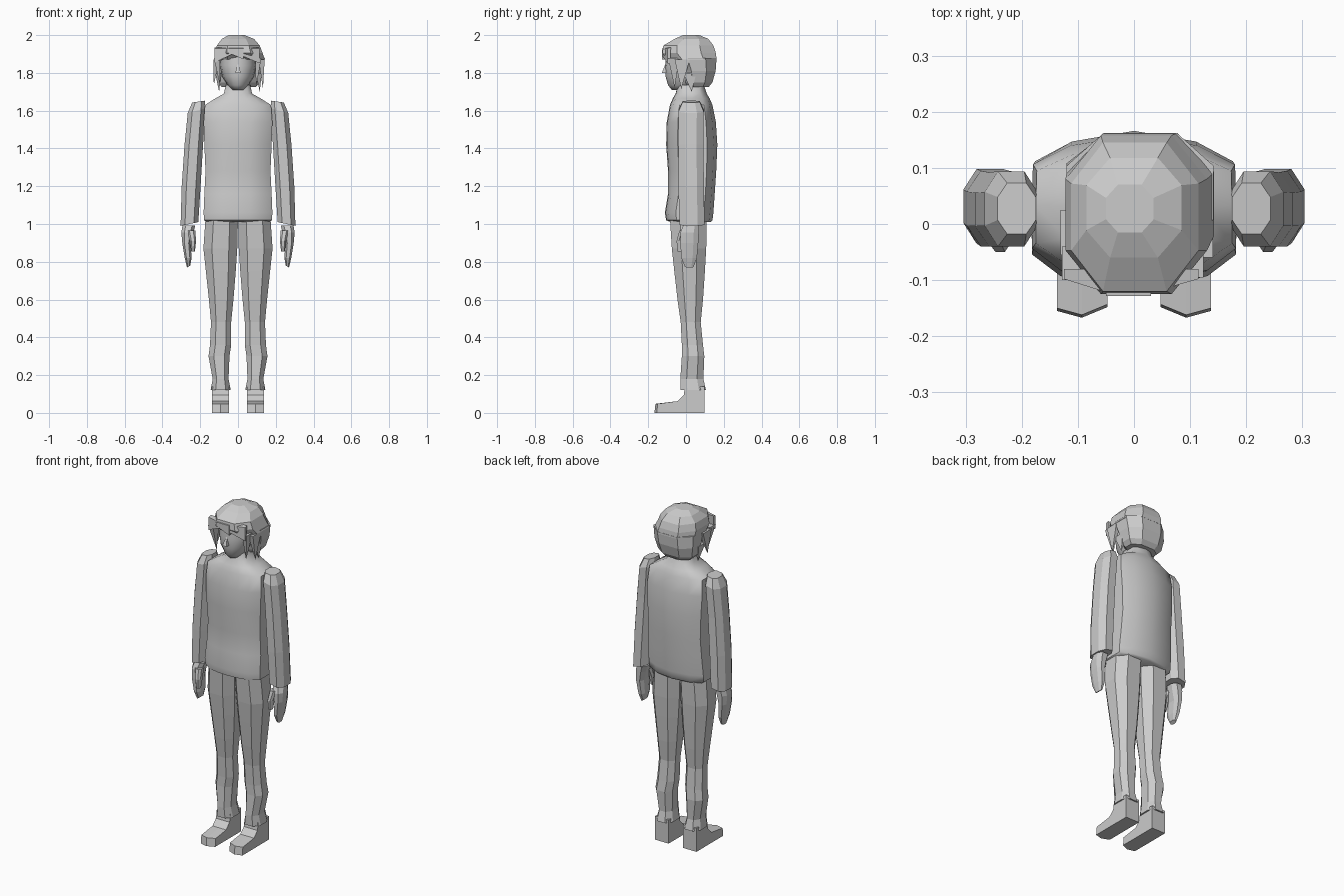
import bpy, bmesh, math

grey = bpy.data.materials.new("plain grey")
grey.diffuse_color = (0.6, 0.6, 0.6, 1)

# Unit cross-sections spanning -1..1, counter-clockwise from above
OCT = [(1, -.45), (1, .45), (.5, 1), (-.5, 1), (-1, .45), (-1, -.45), (-.5, -1), (.5, -1)]
TORSO = [(1, -.55), (1, .05), (.99, .6), (.62, .86), (0, 1), (-.62, .86), (-.99, .6), (-1, .05),
         (-1, -.55), (-.72, -.85), (-.35, -.97), (0, -1), (.35, -.97), (.72, -.85)]
ROUND = [(math.cos(math.tau * i / 16), math.sin(math.tau * i / 16)) for i in range(16)]


def finish(name, bm, smooth=None):
    bmesh.ops.recalc_face_normals(bm, faces=bm.faces)
    me = bpy.data.meshes.new(name)
    bm.to_mesh(me)
    bm.free()
    me.materials.append(grey)
    ob = bpy.data.objects.new(name, me)
    bpy.context.collection.objects.link(ob)
    if smooth:
        bpy.ops.object.select_all(action='DESELECT')
        ob.select_set(True)
        bpy.context.view_layer.objects.active = ob
        bpy.ops.object.shade_smooth_by_angle(angle=math.radians(smooth))
    return ob


def skin(name, rings, smooth=None):
    """Join rings of 3D points and cap both ends."""
    bm = bmesh.new()
    rows = [[bm.verts.new(p) for p in r] for r in rings]
    n = len(rows[0])
    for a, b in zip(rows, rows[1:]):
        for i in range(n):
            j = (i + 1) % n
            bm.faces.new((a[i], a[j], b[j], b[i]))
    bm.faces.new(rows[0][::-1])
    bm.faces.new(rows[-1])
    return finish(name, bm, smooth)


def loft(name, section, levels, side=1, smooth=None):
    """Levels are (z, x0, x1, y0, y1) boxes, optionally with an x tilt."""
    rings = []
    for z, x0, x1, y0, y1, *tilt in levels:
        t = tilt[0] if tilt else 0
        rings.append([(side * ((x0 + x1) / 2 + u * (x1 - x0) / 2),
                       (y0 + y1) / 2 + v * (y1 - y0) / 2, z + t * u) for u, v in section])
    return skin(name, rings, smooth)


def lock(name, root, tip, width, thick):
    """Tapered lock of hair: four-sided root narrowing to a tip."""
    (x, y, z), bm = root, bmesh.new()
    base = [bm.verts.new((x + a * thick, y + b * width, z)) for a, b in ((-1, -1), (1, -1), (1, 1), (-1, 1))]
    end = bm.verts.new(tip)
    for i in range(4):
        bm.faces.new((base[i], base[(i + 1) % 4], end))
    bm.faces.new(base)
    return finish(name, bm)


# Sweater body with tucked hem and collar
loft("sweater", TORSO, [
    (1.01, -.165, .165, -.08, .13), (1.02, -.18, .18, -.105, .14), (1.06, -.182, .182, -.112, .145),
    (1.16, -.178, .178, -.095, .152), (1.28, -.172, .172, -.095, .16), (1.42, -.178, .178, -.105, .166),
    (1.54, -.182, .182, -.102, .158), (1.63, -.175, .175, -.085, .14), (1.665, -.12, .12, -.07, .125),
    (1.69, -.075, .075, -.055, .11), (1.735, -.065, .065, -.045, .095)], smooth=50)

for s, tag in ((-1, "left"), (1, "right")):
    # Sleeve
    loft(tag + "_sleeve", OCT, [
        (1.0, .21, .304, -.035, .098, -.01), (1.2, .198, .298, -.04, .095), (1.42, .185, .283, -.04, .092),
        (1.6, .172, .266, -.04, .094, -.012), (1.648, .175, .243, -.018, .073, -.005)], s)
    # Hand and thumb
    loft(tag + "_hand", OCT, [
        (.775, .252, .27, -.005, .04, -.006), (.82, .246, .282, -.025, .058), (.9, .25, .295, -.03, .065),
        (.955, .236, .3, -.03, .068), (.992, .226, .294, -.015, .07)], s)
    loft(tag + "_thumb", OCT, [
        (.855, .228, .248, -.045, -.015), (.91, .222, .255, -.05, -.005), (.965, .226, .268, -.035, .015)], s)
    # Trouser leg
    loft(tag + "_trouser_leg", OCT, [
        (.12, .038, .145, -.03, .106), (.18, .05, .134, -.03, .092), (.3, .045, .156, -.022, .097),
        (.36, .036, .148, -.022, .09), (.48, .036, .143, -.028, .078), (.6, .024, .154, -.045, .09),
        (.75, .012, .17, -.062, .1), (.87, .004, .183, -.075, .107), (1.03, .0, .172, -.085, .11)], s)
    # Shoe: side profile carried across its width, with a pointed toe
    prof = [(.097, 0), (.097, .14), (-.005, .14), (-.012, .095), (-.045, .062), (-.15, .048), (-.155, 0)]
    skin(tag + "_shoe", [[(s * x, y - (d if y < -.1 else 0), z) for y, z in prof]
                         for x, d in ((.047, -.007), (.093, .012), (.137, 0))])

# Head and nose
loft("head", ROUND, [
    (1.71, -.035, .035, -.075, .05), (1.735, -.055, .055, -.095, .07), (1.78, -.083, .083, -.108, .09),
    (1.84, -.095, .095, -.11, .1), (1.93, -.09, .09, -.1, .1)], smooth=60)
lock("nose", (0, -.1, 1.80), (0, -.104, 1.86), .028, .014)

# Hair crown, leaning to one side, and the back of the hair
loft("hair_crown", OCT, [
    (1.87, -.12, .143, -.09, .162), (1.905, -.122, .13, -.125, .158), (1.945, -.112, .115, -.12, .145),
    (1.98, -.085, .085, -.06, .118), (2.0, -.05, .035, -.015, .07)])
loft("hair_back", OCT, [
    (1.725, -.085, .095, .01, .12), (1.75, -.108, .115, -.005, .14), (1.81, -.12, .132, -.02, .157),
    (1.88, -.12, .142, -.05, .162)])

# Fringe: overlapping slabs sweeping across the forehead
for i, (xa, xb, za, zb) in enumerate(((-.125, -.03, 1.853, 1.9), (-.05, .03, 1.905, 1.872), (.01, .115, 1.895, 1.85))):
    skin("fringe_%d" % (i + 1), [[(x, -.128 + .03 * (abs(x) > .1), z), (x, -.128 + .03 * (abs(x) > .1), 1.93),
                                  (x, -.08, 1.935), (x, -.085, z)] for x, z in ((xa, za), (xb, zb))])

# Loose locks beside the face
for i, (root, tip, w) in enumerate((
        ((-.112, -.07, 1.88), (-.095, -.065, 1.73), .03), ((-.115, -.015, 1.87), (-.128, -.02, 1.735), .04),
        ((-.105, .02, 1.8), (-.1, .03, 1.70), .035), ((.108, -.065, 1.88), (.095, -.06, 1.72), .03),
        ((.125, -.02, 1.87), (.132, -.025, 1.715), .04), ((.11, .02, 1.8), (.115, .03, 1.70), .035))):
    lock("side_lock_%d" % (i + 1), root, tip, w, .016)
